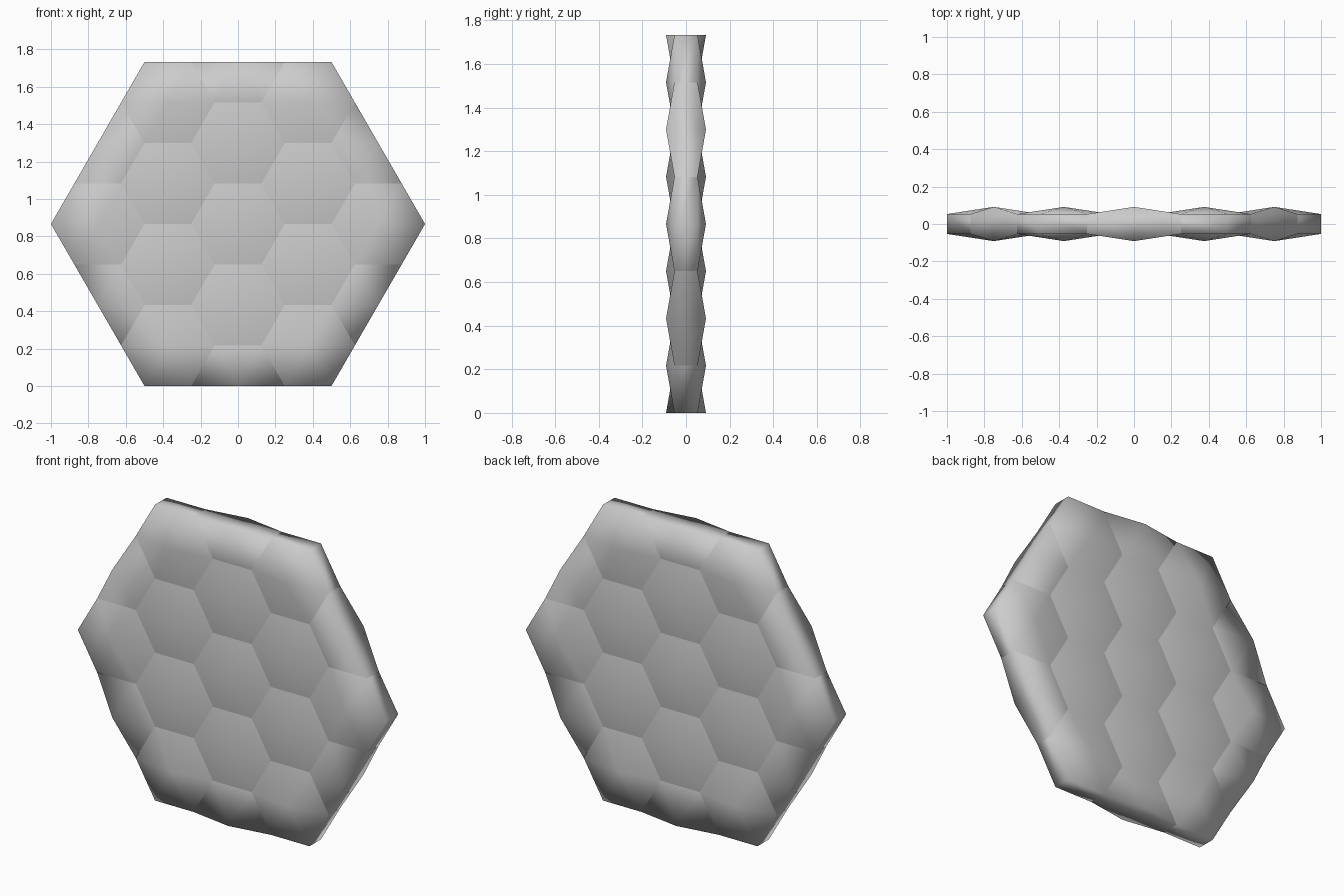
import bpy, bmesh
from math import sin, cos, pi, sqrt

if "Cube" in bpy.data.objects:
    bpy.data.objects.remove(bpy.data.objects["Cube"])

APO = sqrt(3) / 2      # apothem of the whole panel
R = 0.25               # radius of one honeycomb cell
STEP = R * sqrt(3)     # vertical pitch of the cells
PEAK, RIM = 0.0915, 0.053   # half thickness at cell centre / cell edge


def reach(p):
    """Hexagonal distance from the panel centre."""
    x, z = p
    return max(abs(z), abs(APO * x + z / 2), abs(APO * x - z / 2))


def on_border(a, b):
    return abs(reach(((a[0] + b[0]) / 2, (a[1] + b[1]) / 2)) - APO) < 1e-4


bm = bmesh.new()
cell_id = bm.faces.layers.int.new("cell")


def face(points, cell):
    f = bm.faces.new([bm.verts.new((x, y, z + APO)) for x, y, z in points])
    f[cell_id] = cell
    f.smooth = True


# Shallow pyramid cells, front and back; cells on the border are cut in half
cell = 0
for i in range(-2, 3):
    for j in range(-3, 4):
        c = (1.5 * R * i, STEP * (j + (i % 2) / 2))
        if reach(c) > APO + 1e-4:
            continue
        cell += 1
        ring = [(c[0] + R * cos(k * pi / 3), c[1] + R * sin(k * pi / 3)) for k in range(6)]
        for k in range(6):
            a, b = ring[k], ring[(k + 1) % 6]
            if max(reach(a), reach(b)) > APO + 1e-4:
                continue
            tri = [(c, PEAK), (a, RIM), (b, RIM)]
            for s in (-1, 1):
                face([(p[0], s * h, p[1]) for p, h in tri], cell)
            # Outer wall wherever a triangle side lies on the panel outline
            for n in range(3):
                (p, hp), (q, hq) = tri[n], tri[(n + 1) % 3]
                if on_border(p, q):
                    face([(p[0], -hp, p[1]), (q[0], -hq, q[1]),
                          (q[0], hq, q[1]), (p[0], hp, p[1])], cell)

# Weld, then keep the seams between cells crisp
bmesh.ops.remove_doubles(bm, verts=bm.verts[:], dist=1e-4)
bmesh.ops.recalc_face_normals(bm, faces=bm.faces[:])
for e in bm.edges:
    e.smooth = len({f[cell_id] for f in e.link_faces}) == 1

mesh = bpy.data.meshes.new("honeycomb_panel")
bm.to_mesh(mesh)
bm.free()
panel = bpy.data.objects.new("honeycomb_panel", mesh)
bpy.context.collection.objects.link(panel)
